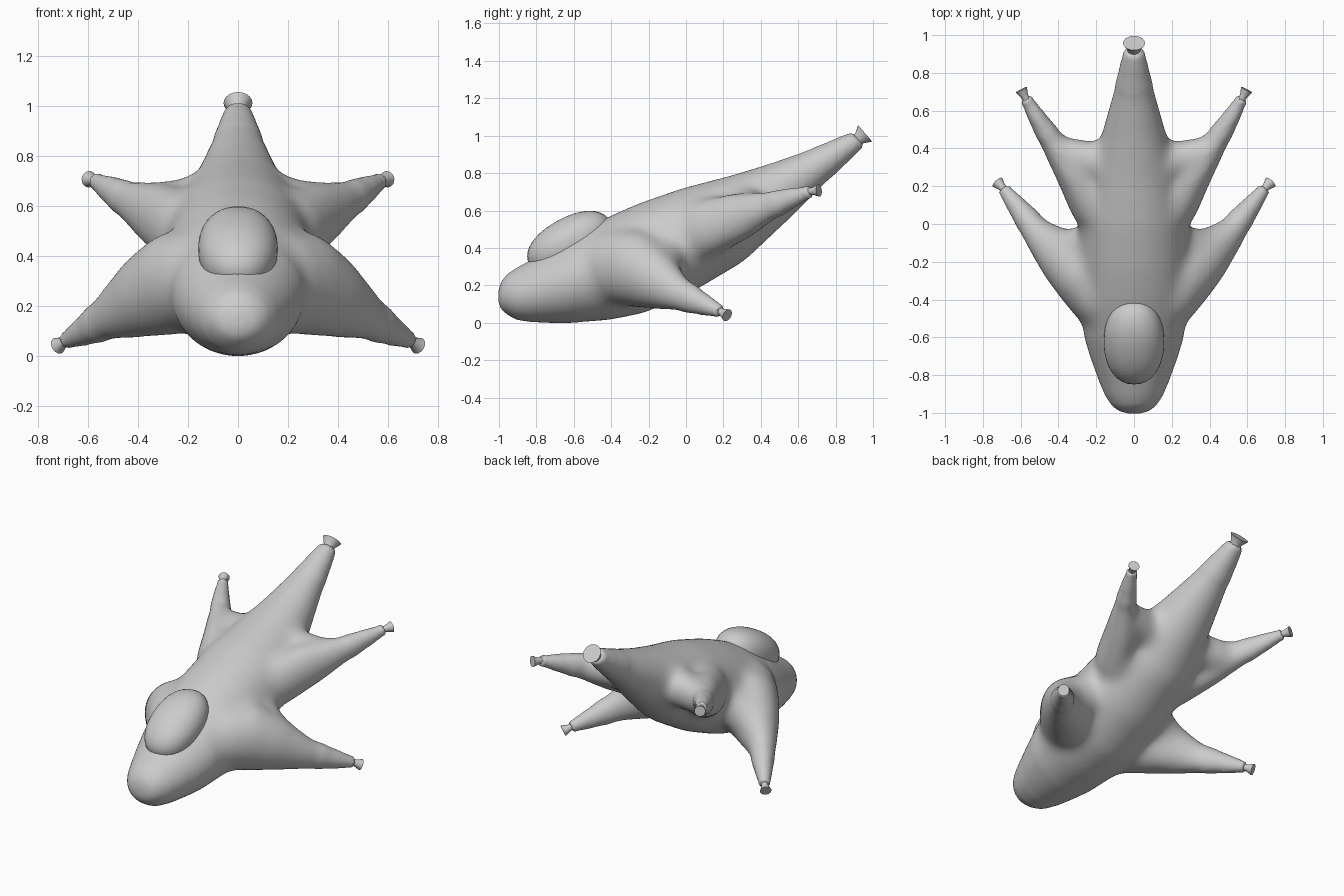
import bpy, bmesh, math
from mathutils import Vector

if "Cube" in bpy.data.objects:
    bpy.data.objects.remove(bpy.data.objects["Cube"])

SEG = 32


def finish(bm, name, angle=40):
    bmesh.ops.recalc_face_normals(bm, faces=bm.faces)
    me = bpy.data.meshes.new(name)
    bm.to_mesh(me)
    bm.free()
    ob = bpy.data.objects.new(name, me)
    bpy.context.collection.objects.link(ob)
    bpy.ops.object.select_all(action='DESELECT')
    ob.select_set(True)
    bpy.context.view_layer.objects.active = ob
    bpy.ops.object.shade_smooth_by_angle(angle=math.radians(angle))
    return ob


def loft(bm, rings, seg=SEG):
    """rings: (centre, u half-axis, v half-axis)"""
    loops = []
    for c, u, v in rings:
        loops.append([bm.verts.new(c + u * math.cos(2 * math.pi * i / seg) + v * math.sin(2 * math.pi * i / seg))
                      for i in range(seg)])
    for a, b in zip(loops, loops[1:]):
        for i in range(seg):
            j = (i + 1) % seg
            bm.faces.new((a[i], a[j], b[j], b[i]))
    bm.faces.new(loops[0][::-1])
    bm.faces.new(loops[-1])


def frame(d):
    d = d.normalized()
    u = d.cross(Vector((0, 0, 1))).normalized()
    return u, u.cross(d)


def limb(bm, pts, side):
    """Tapering arm through (x, y, z, half width, half height) stations."""
    ps = [Vector((p[0] * side, p[1], p[2])) for p in pts]
    rings = []
    for i, p in enumerate(ps):
        u, v = frame(ps[min(i + 1, len(ps) - 1)] - ps[max(i - 1, 0)])
        rings.append((p, u * pts[i][3], v * pts[i][4]))
    loft(bm, rings)


bm = bmesh.new()
# main hull: top y,z / bottom y,z / half width
hull = [
    (-1.003, .17, -1.003, .11, .035), (-.99, .215, -.99, .075, .08), (-.96, .258, -.96, .045, .12),
    (-.91, .292, -.91, .016, .153), (-.83, .335, -.83, .003, .187), (-.72, .400, -.72, -.002, .228),
    (-.60, .470, -.60, -.002, .265), (-.41, .572, -.41, .012, .295), (-.25, .642, -.22, .05, .300),
    (-.02, .722, .04, .165, .290), (.24, .79, .31, .325, .235), (.45, .855, .52, .52, .172),
    (.70, .945, .76, .755, .105), (.885, 1.02, .955, .945, .053)]
rings = []
for ty, tz, by, bz, w in hull:
    t, b = Vector((0, ty, tz)), Vector((0, by, bz))
    rings.append(((t + b) / 2, Vector((w, 0, 0)), (t - b) / 2))
loft(bm, rings)

# four swept arms, each with a short web filling its rear root
lower = [(.10, -.52, .27, .13, .16), (.17, -.39, .30, .175, .20), (.26, -.27, .29, .18, .21),
         (.37, -.175, .235, .15, .172), (.51, -.05, .16, .088, .105), (.60, .07, .108, .06, .067),
         (.69, .185, .06, .033, .033)]
lower_web = [(.16, -.12, .38, .12, .15), (.27, -.12, .32, .11, .13), (.38, -.12, .25, .09, .11)]
upper = [(.12, -.06, .45, .10, .14), (.22, .10, .50, .125, .16), (.325, .28, .565, .10, .135),
         (.438, .445, .622, .070, .086), (.508, .555, .663, .050, .058), (.573, .665, .702, .031, .031)]
upper_web = [(.10, .29, .62, .11, .13), (.22, .34, .60, .10, .115), (.36, .39, .60, .075, .09)]
for side in (1, -1):
    for pts in (lower, lower_web, upper, upper_web):
        limb(bm, pts, side)
body = finish(bm, "hull_with_arms")

# fuse into a single skin
mod = body.modifiers.new("fuse", 'REMESH')
mod.mode = 'VOXEL'
mod.voxel_size = .014
bpy.ops.object.modifier_apply(modifier=mod.name)

# blend the arm roots, leaving tips and nose crisp
ends = [Vector((s * p[-1][0], p[-1][1], p[-1][2])) for p in (lower, upper) for s in (1, -1)]
ends.append(Vector((0, .92, .98)))
bm = bmesh.new()
bm.from_mesh(body.data)
for reach, nose, count in ((.24, -.6, 34), (.14, -.8, 6), (.04, -.97, 4)):
    vs = [v for v in bm.verts if v.co.y > nose and all((v.co - e).length > reach for e in ends)]
    for _ in range(count):
        bmesh.ops.smooth_vert(bm, verts=vs, factor=.5, use_axis_x=True, use_axis_y=True, use_axis_z=True)
bm.to_mesh(body.data)
bm.free()
bpy.ops.object.shade_smooth_by_angle(angle=math.radians(50))

# canopy: tilted, slightly squared ellipsoid
bm = bmesh.new()
bmesh.ops.create_uvsphere(bm, u_segments=32, v_segments=20, radius=1)
tilt = math.radians(28.6)
for v in bm.verts:
    x, a, n = [math.copysign(abs(k) ** .92, k) for k in v.co]
    x, a, n = x * .16, a * .245, n * .135
    v.co = (x, -.622 + a * math.cos(tilt) - n * math.sin(tilt), .427 + a * math.sin(tilt) + n * math.cos(tilt))
finish(bm, "canopy", 60)


# flared nozzles with a nearly flat mouth
def nozzle(name, base, direction, r, length):
    d = Vector(direction).normalized()
    u, v = frame(d)
    bm = bmesh.new()
    b = Vector(base)
    prof = [(-.4, .6), (.25, .6), (1, 1)]
    loft(bm, [(b + d * length * t, u * r * k, v * r * k) for t, k in prof], 20)
    finish(bm, name, 30)


nozzle("tail_nozzle", (0, .918, .978), (0, .75, .65), .058, .053)
for side, tag in ((1, "right"), (-1, "left")):
    nozzle("lower_nozzle_" + tag, (side * .69, .185, .06), (side * .62, .68, -.38), .034, .052)
    nozzle("upper_nozzle_" + tag, (side * .573, .665, .702), (side * .45, .87, .1), .033, .052)
